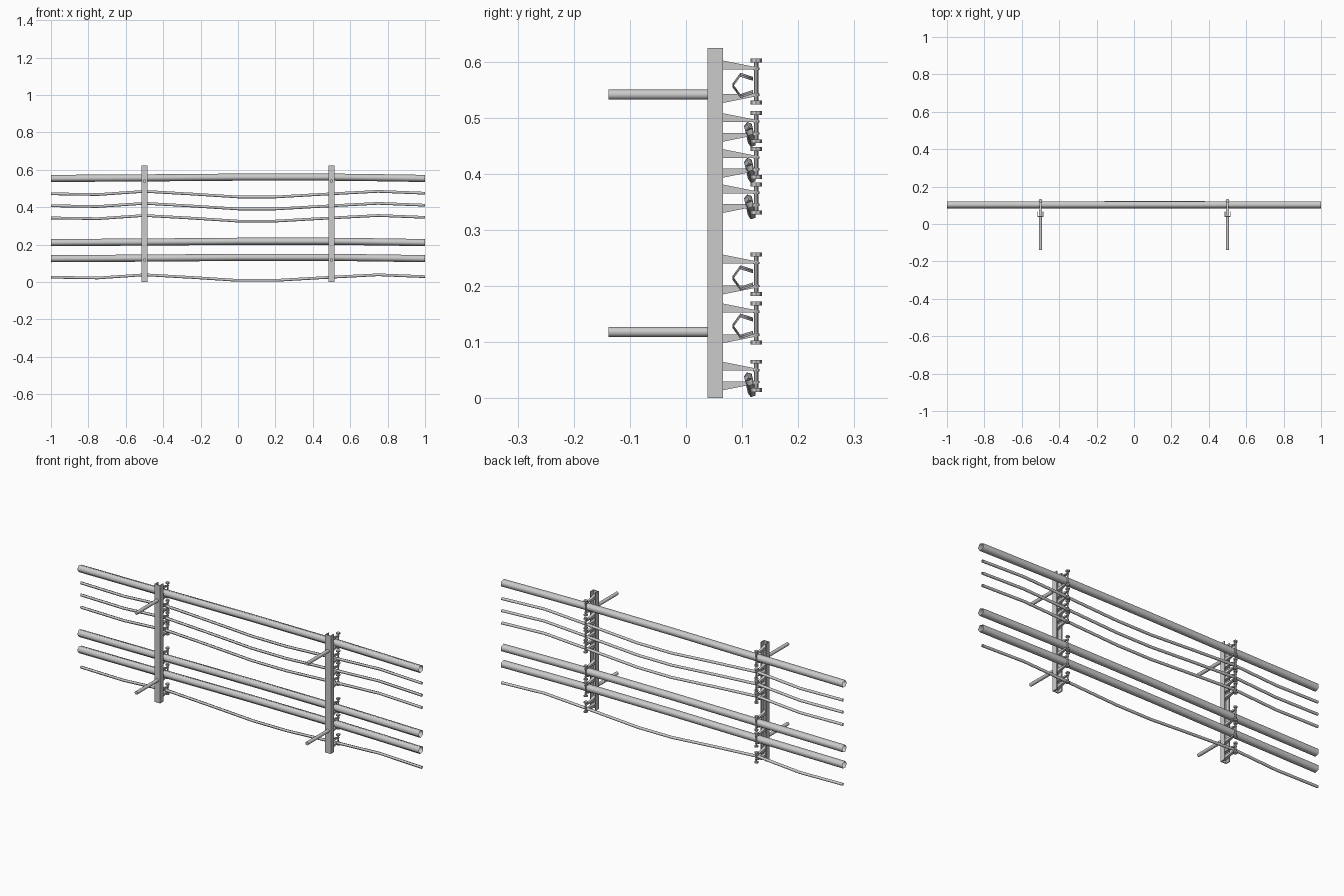
import bpy, bmesh, math
from mathutils import Matrix, Vector

cube = bpy.data.objects.get("Cube")
if cube:
    bpy.data.objects.remove(cube)

GREY = (0.6, 0.6, 0.6, 1)
grey = bpy.data.materials.new("light grey metal")
grey.use_nodes = True
grey.diffuse_color = GREY
grey.node_tree.nodes["Principled BSDF"].inputs["Base Color"].default_value = GREY


def finish(name, bm, smooth=None):
    bmesh.ops.recalc_face_normals(bm, faces=bm.faces)
    mesh = bpy.data.meshes.new(name)
    bm.to_mesh(mesh)
    bm.free()
    mesh.materials.append(grey)
    obj = bpy.data.objects.new(name, mesh)
    bpy.context.collection.objects.link(obj)
    if smooth:
        bpy.ops.object.select_all(action='DESELECT')
        obj.select_set(True)
        bpy.context.view_layer.objects.active = obj
        bpy.ops.object.shade_smooth_by_angle(angle=math.radians(smooth))
    return obj


def extrude(bm, outline, offset):
    """Solid from a closed outline pushed along an offset."""
    face = bm.faces.new([bm.verts.new(p) for p in outline])
    new = bmesh.ops.extrude_face_region(bm, geom=[face], use_keep_orig=True)
    moved = [v for v in new["geom"] if isinstance(v, bmesh.types.BMVert)]
    bmesh.ops.translate(bm, verts=moved, vec=offset)


def cylinder(bm, centre, radius, length, sides, rot=Matrix()):
    bmesh.ops.create_cone(bm, cap_ends=True, segments=sides, radius1=radius,
                          radius2=radius, depth=length,
                          matrix=Matrix.Translation(centre) @ rot)


def tube(name, path, radius, sides=5):
    """Open-ended tube running along x, one vertex row facing the post."""
    bm = bmesh.new()
    rings = []
    for x, y, z in path:
        angles = [math.pi + math.tau * i / sides for i in range(sides)]
        rings.append([bm.verts.new((x, y + radius * math.cos(a), z + radius * math.sin(a)))
                      for a in angles])
    for a, b in zip(rings, rings[1:]):
        for i in range(sides):
            j = (i + 1) % sides
            bm.faces.new((a[i], a[j], b[j], b[i]))
    finish(name, bm, 80)


# Pipes: nearly straight, with a gentle bow
PIPE = [(-1, .554), (-.5, .557), (0, .561), (.5, .561), (.75, .558), (1, .554)]
for name, drop in (("upper_pipe", 0), ("middle_pipe", .343), ("lower_pipe", .429)):
    tube(name, [(x, .103, z - drop) for x, z in PIPE], .02)

# Cables: sagging between the posts and leaning outwards where they hang low
CABLE = [(-1, .472), (-.75, .468), (-.5, .485), (-.25, .471), (0, .455),
         (.2, .455), (.5, .472), (.75, .485), (1, .475)]
for i, drop in enumerate((0, .064, .129, .446)):
    tube(f"cable_{i + 1}",
         [(x, .111 + (.485 - z) * .23, z - drop) for x, z in CABLE], .0075)

# Clamp spans: inner edges of the upper and lower arm
CLAMPS = [(.586, .542), (.24, .201), (.153, .114),
          (.492, .473), (.428, .409), (.365, .346), (.049, .030)]


def arm(bm, x, z, up):
    """Bracket arm tapering in height and width away from the post."""
    y0, y1 = .045, .130
    rows = []
    for y, half, tall in ((y0, .009, .02), (y1, .004, .003)):
        rows.append([bm.verts.new((x + sx * half, y, z + up * h))
                     for sx, h in ((-1, 0), (1, 0), (1, tall), (-1, tall))])
    a, b = rows
    for i in range(4):
        j = (i + 1) % 4
        bm.faces.new((a[i], a[j], b[j], b[i]))
    bm.faces.new(a)
    bm.faces.new(b)


for side, x in (("right", -.5), ("left", .5)):
    # Channel post, open at the back
    w, t, front, back = .017, .005, .038, .066
    half = [(w, front), (w, back), (w - t, back), (w - t, front + t)]
    outline = half + [(-px, py) for px, py in reversed(half)]
    bm = bmesh.new()
    extrude(bm, [(x + px, py, 0) for px, py in outline], Vector((0, 0, .624)))
    finish(f"{side}_post", bm)

    # Wall rods
    bm = bmesh.new()
    for z in (.541, .118):
        cylinder(bm, (x, -.049, z), .009, .178, 12, Matrix.Rotation(math.pi / 2, 4, 'X'))
    finish(f"{side}_wall_rods", bm, 40)

    # Clamp arms
    bm = bmesh.new()
    for top, bottom in CLAMPS:
        arm(bm, x, top, 1)
        arm(bm, x, bottom, -1)
    finish(f"{side}_clamp_arms", bm)

    # Clamp bolts with a head at each end and a collar on each arm tip
    bm = bmesh.new()
    for top, bottom in CLAMPS:
        hi, lo = top + .016, bottom - .015
        cylinder(bm, (x, .125, (hi + lo) / 2), .004, hi - lo, 8)
        for z in (hi, lo):
            cylinder(bm, (x, .125, z), .01, .007, 8)
        for z in (top + .001, bottom - .001):
            cylinder(bm, (x, .125, z), .006, .004, 8)
    finish(f"{side}_clamp_bolts", bm, 40)
